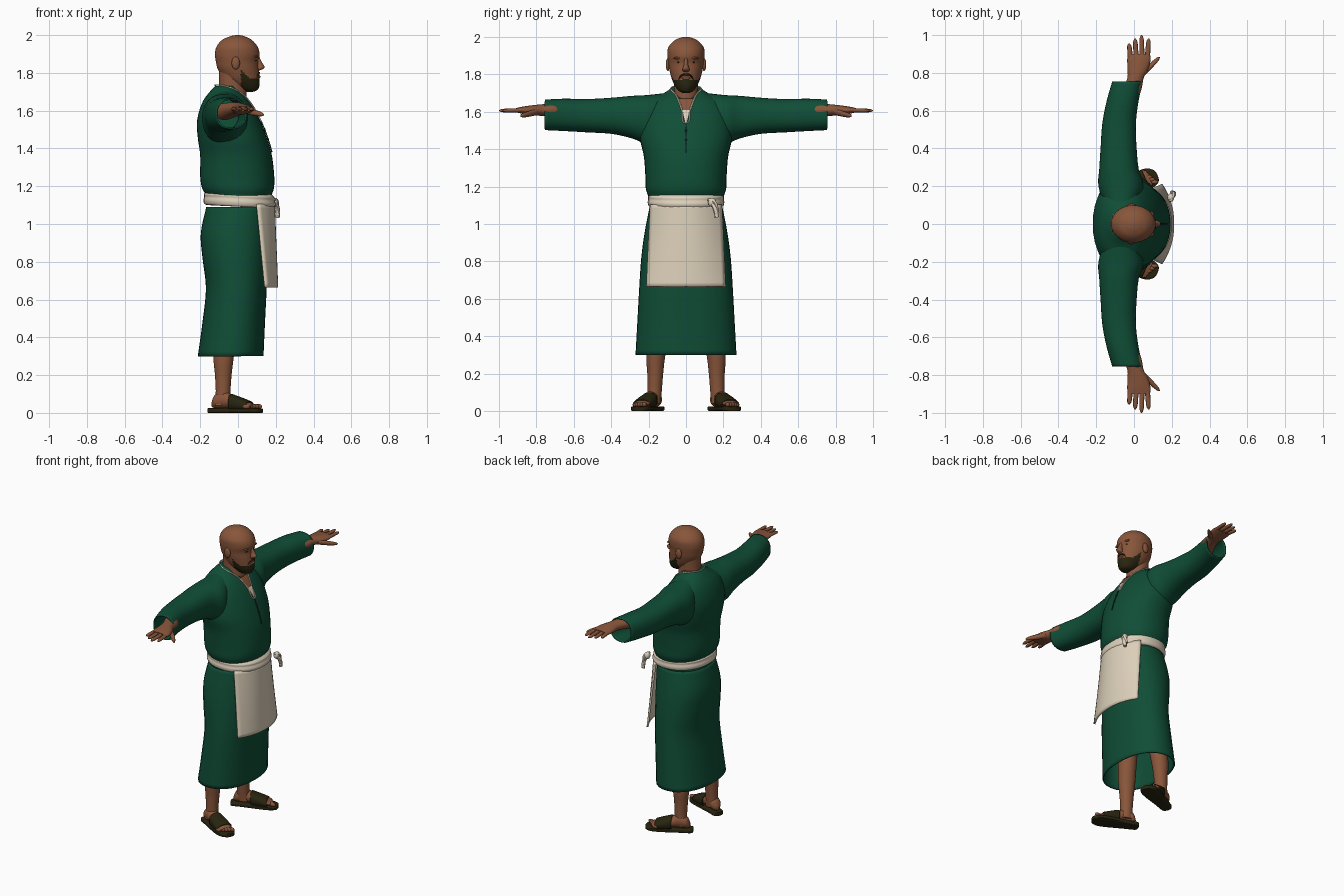
import bpy, bmesh
from math import sin, cos, pi, radians
from mathutils import Matrix, Vector

if "Cube" in bpy.data.objects:
    bpy.data.objects.remove(bpy.data.objects["Cube"])


def material(name, r, g, b):
    m = bpy.data.materials.new(name)
    m.use_nodes = True
    m.diffuse_color = (r, g, b, 1)
    m.node_tree.nodes["Principled BSDF"].inputs["Base Color"].default_value = (r, g, b, 1)
    return m


SKIN = material("brown skin", .25, .092, .043)
GREEN = material("green cloth", .005, .075, .038)
SEAM = material("dark green seam", .003, .03, .016)
CREAM = material("cream linen", .72, .63, .49)
DARK = material("dark leather and hair", .022, .018, .005)


def finish(ob, mat, thick=0):
    """Set the material, smooth shading and optional cloth thickness."""
    ob.data.materials.append(mat)
    bpy.ops.object.select_all(action='DESELECT')
    ob.select_set(True)
    bpy.context.view_layer.objects.active = ob
    bpy.ops.object.shade_smooth_by_angle(angle=radians(45))
    if thick:
        mod = ob.modifiers.new("thickness", 'SOLIDIFY')
        mod.thickness = thick
    return ob


def mesh_object(name, bm, mat, thick=0):
    bmesh.ops.recalc_face_normals(bm, faces=bm.faces)
    me = bpy.data.meshes.new(name)
    bm.to_mesh(me)
    bm.free()
    ob = bpy.data.objects.new(name, me)
    bpy.context.collection.objects.link(ob)
    return finish(ob, mat, thick)


def smooth_rows(rows, steps):
    """Spline interpolation that passes through every section."""
    out = []
    for i in range(len(rows) - 1):
        a, b, c, d = (rows[min(max(i + k, 0), len(rows) - 1)] for k in (-1, 0, 1, 2))
        for s in range(steps):
            t = s / steps
            out.append([q + t / 2 * (r - p + t * (2*p - 5*q + 4*r - s4 + t * (3*(q - r) + s4 - p)))
                        for p, q, r, s4 in zip(a, b, c, d)])
    return out + [list(rows[-1])]


def loft(name, rows, mat, axis='z', side=1, power=2, caps=True, thick=0,
         steps=5, segs=32, place=None):
    """Skin rounded sections (position, low a, high a, low b, high b) along an axis."""
    bm = bmesh.new()
    rings = []
    for t, a0, a1, b0, b1 in smooth_rows(rows, steps):
        ring = []
        for k in range(segs):
            c, s = cos(2 * pi * k / segs), sin(2 * pi * k / segs)
            bulge = (abs(c) ** power + abs(s) ** power) ** (-1 / power)
            a = (a0 + a1) / 2 + (a1 - a0) / 2 * c * bulge
            b = (b0 + b1) / 2 + (b1 - b0) / 2 * s * bulge
            co = Vector({'x': (t, a, b), 'y': (a, t, b), 'z': (a, b, t)}[axis])
            if place:
                co = place @ co
            co.y *= side
            ring.append(bm.verts.new(co))
        rings.append(ring)
    for lo, hi in zip(rings, rings[1:]):
        for k in range(segs):
            j = (k + 1) % segs
            bm.faces.new((lo[k], lo[j], hi[j], hi[k]))
    if caps:
        bm.faces.new(rings[0])
        bm.faces.new(rings[-1])
    return mesh_object(name, bm, mat, thick)


def sym(rows):
    return [(z, x0, x1, -h, h) for z, x0, x1, h in rows]


def ball(name, center, size, mat):
    bm = bmesh.new()
    bmesh.ops.create_uvsphere(bm, u_segments=16, v_segments=10, radius=1,
                              matrix=Matrix.Translation(center) @ Matrix.Diagonal((*size, 1)))
    return mesh_object(name, bm, mat)


def tube(name, points, radius, mat, closed=False):
    cu = bpy.data.curves.new(name, 'CURVE')
    cu.dimensions = '3D'
    cu.bevel_depth, cu.bevel_resolution, cu.use_fill_caps = radius, 2, True
    sp = cu.splines.new('BEZIER')
    sp.bezier_points.add(len(points) - 1)
    sp.use_cyclic_u = closed
    for bp, co in zip(sp.bezier_points, points):
        bp.co = co
        bp.handle_left_type = bp.handle_right_type = 'AUTO'
    ob = bpy.data.objects.new(name, cu)
    bpy.context.collection.objects.link(ob)
    bpy.ops.object.select_all(action='DESELECT')
    ob.select_set(True)
    bpy.context.view_layer.objects.active = ob
    bpy.ops.object.convert(target='MESH')
    return finish(bpy.context.object, mat)


def sheet(name, point, mat, thick, n=20):
    """Grid from a function of u in -1..1 and v in 0..1."""
    bm = bmesh.new()
    g = [[bm.verts.new(point(2 * i / n - 1, j / n)) for i in range(n + 1)] for j in range(n + 1)]
    for j in range(n):
        for i in range(n):
            bm.faces.new((g[j][i], g[j][i + 1], g[j + 1][i + 1], g[j + 1][i]))
    return mesh_object(name, bm, mat, thick)


# Shirt body
TORSO = sym([(1.13, -.16, .165, .195), (1.155, -.17, .178, .204), (1.19, -.19, .19, .215),
             (1.25, -.2, .192, .217), (1.36, -.2, .18, .225), (1.45, -.212, .155, .245),
             (1.53, -.218, .125, .245), (1.6, -.205, .09, .23), (1.66, -.18, .05, .19),
             (1.705, -.145, .01, .11), (1.73, -.12, -.005, .075)])
loft("shirt_body", TORSO, GREEN, power=2.2)


def chest(y, z):
    """Point just in front of the shirt."""
    rows = smooth_rows(TORSO, 8)
    lo, hi = next(p for p in zip(rows, rows[1:]) if p[1][0] >= z)
    t = (z - lo[0]) / (hi[0] - lo[0])
    _, x0, x1, _, h = (p + t * (q - p) for p, q in zip(lo, hi))
    return Vector(((x0 + x1) / 2 + (x1 - x0) / 2 * (1 - (abs(y) / h) ** 2.2) ** (1 / 2.2) + .004, y, z))


# Neck opening, undershirt, trim and front seam
sheet("neck_opening", lambda u, v: chest(u * (.004 + .036 * v), 1.55 + .12 * v), SKIN, .003)
sheet("undershirt", lambda u, v: chest(u * (.003 + .018 * v), 1.54 + .07 * v) + Vector((.003, 0, 0)), CREAM, .003)
edge = [(.022, 1.61), (.036, 1.65), (.052, 1.685)]
right_edge = [chest(-y, z) for y, z in edge]
left_edge = [chest(y, z) for y, z in reversed(edge)]
tube("collar_trim", [chest(0, 1.54)] + right_edge + [(-.06, -.078, 1.728), (-.122, 0, 1.735),
     (-.06, .078, 1.728)] + left_edge, .004, CREAM, True)
tube("front_seam", [chest(0, 1.38 + .04 * i) for i in range(5)], .003, SEAM)
for i in range(2):
    ball("shirt_button", chest(0, 1.45 + .05 * i), (.005, .006, .006), DARK)

# Skirt, belt, apron and knot
loft("skirt", sym([(.3, -.213, .135, .27), (.48, -.188, .143, .26), (.66, -.17, .152, .25),
                   (.82, -.188, .158, .239), (.95, -.197, .163, .222), (1.09, -.168, .165, .195)]),
     GREEN, power=2.2, caps=False, thick=.008)
belt = loft("belt", sym([(1.092, -.155, .165, .18), (1.096, -.176, .19, .198), (1.115, -.183, .2, .205),
                         (1.135, -.179, .194, .202), (1.15, -.18, .193, .203), (1.165, -.165, .178, .19)]),
            CREAM, power=2.2)
for v in belt.data.vertices:
    v.co.z -= .05 * v.co.x


def apron_point(u, v):
    side_x, mid_x = .15 - .045 * v, .213 - .018 * v
    return (side_x + (mid_x - side_x) * (1 - abs(u) ** 2.2), u * (.213 - .02 * v), .665 + .44 * v)


sheet("apron", apron_point, CREAM, .012)
ball("belt_knot", (.195, .14, 1.115), (.018, .022, .024), CREAM)
tube("belt_tie_end", [(.195, .135, 1.12), (.21, .155, 1.08), (.21, .165, 1.035)], .012, CREAM)
tube("belt_tie_loop", [(.19, .12, 1.13), (.207, .15, 1.12), (.2, .17, 1.06)], .009, CREAM)

# Neck and head, with the beard coloured along the jaw
loft("neck", sym([(1.58, -.11, .04, .075), (1.68, -.1, .045, .066), (1.74, -.1, .04, .063),
                  (1.82, -.1, .03, .065)]), SKIN)
head = loft("head", sym([(1.7, .045, .08, .012), (1.71, .015, .103, .038), (1.735, -.03, .114, .057),
                         (1.77, -.075, .114, .074), (1.82, -.107, .11, .088), (1.86, -.117, .106, .094),
                         (1.9, -.122, .114, .099), (1.94, -.113, .103, .096), (1.975, -.083, .072, .07),
                         (1.994, -.04, .034, .036), (2, -.012, .01, .008)]),
            SKIN, steps=8, segs=72)
head.data.materials.append(DARK)
for f in head.data.polygons:
    c = f.center
    if c.x > .015 and c.z < 1.77 + max(0, .065 - c.x) * .9:
        f.material_index = 1
loft("nose", sym([(1.812, .09, .112, .01), (1.82, .09, .132, .019), (1.832, .09, .141, .018),
                  (1.85, .09, .13, .012), (1.875, .09, .117, .01), (1.895, .09, .112, .009)]), SKIN, segs=16)
ball("lips", (.111, 0, 1.779), (.009, .024, .007), SKIN)
tube("moustache", [(.095, -.038, 1.77), (.108, -.022, 1.795), (.113, 0, 1.8), (.108, .022, 1.795),
                   (.095, .038, 1.77)], .005, DARK)

FINGERS = {"little": (-.018, -.026, .955), "ring": (.012, .006, .982),
           "middle": (.042, .04, 1), "index": (.07, .078, .982)}

for side, label in ((1, "left_"), (-1, "right_")):
    # Face details
    ball(label + "ear", (-.012, side * .097, 1.852), (.022, .011, .034), SKIN)
    ball(label + "brow", (.094, side * .04, 1.887), (.012, .026, .007), SKIN)
    ball(label + "eye", (.0935, side * .036, 1.865), (.006, .013, .004), DARK)

    # Sleeve
    loft(label + "sleeve", [(.07, -.15, .01, 1.42, 1.705), (.2, -.188, .05, 1.425, 1.69),
                            (.29, -.184, .025, 1.458, 1.685), (.4, -.177, .014, 1.482, 1.675),
                            (.53, -.168, .01, 1.49, 1.668), (.65, -.145, .024, 1.497, 1.67),
                            (.755, -.115, .048, 1.502, 1.665)],
         GREEN, 'y', side, 2.3, caps=False, thick=.008)

    # Hand
    loft(label + "hand", [(.6, -.12, -.02, 1.55, 1.64), (.7, -.065, .035, 1.57, 1.645),
                          (.77, -.036, .05, 1.578, 1.64), (.82, -.034, .075, 1.58, 1.635),
                          (.87, -.036, .088, 1.588, 1.628), (.9, -.03, .084, 1.595, 1.622)],
         SKIN, 'y', side)
    for finger, (x, tip_x, tip_y) in FINGERS.items():
        rows = []
        for t, r in ((0, .014), (.5, .013), (.85, .011), (1, .003)):
            cx, z = x + (tip_x - x) * t, 1.609 - .003 * t
            rows.append((.87 + (tip_y - .87) * t, cx - r, cx + r, z - r * .8, z + r * .8))
        loft(label + finger + "_finger", rows, SKIN, 'y', side, segs=12)
    loft(label + "thumb", [(.79, .01, .06, 1.585, 1.62), (.83, .06, .1, 1.575, 1.607),
                           (.865, .1, .13, 1.57, 1.595), (.885, .127, .138, 1.572, 1.585)],
         SKIN, 'y', side, segs=12)

    # Leg
    loft(label + "leg", [(.04, -.13, -.035, .135, .205), (.1, -.118, -.04, .13, .206),
                         (.2, -.122, -.034, .122, .207), (.3, -.13, -.022, .11, .212),
                         (.5, -.125, .0, .075, .2), (.9, -.12, .06, .01, .18)], SKIN, side=side)

    # Foot and sandal, turned outwards from the heel
    turn = Matrix.Translation((-.125, .155, 0)) @ Matrix.Rotation(radians(24), 4, 'Z')
    loft(label + "foot", [(-.012, -.012, .012, .03, .06), (.01, -.034, .034, .024, .1),
                          (.06, -.036, .037, .024, .115), (.11, -.04, .04, .024, .09),
                          (.18, -.046, .044, .024, .064), (.225, -.046, .04, .024, .046)],
         SKIN, 'x', side, place=turn)
    for i in range(5):
        toe = turn @ Vector((.24 - .009 * i, -.033 + .018 * i, .034))
        ball(label + "toe", (toe.x, toe.y * side, toe.z), (.02, .012, .013), SKIN)
    loft(label + "sandal_sole", [(-.032, -.01, .01, 0, .024), (-.02, -.034, .034, 0, .025),
                                 (.05, -.041, .041, 0, .025), (.17, -.056, .054, 0, .025),
                                 (.23, -.056, .05, 0, .025), (.262, -.04, .026, 0, .024),
                                 (.27, -.014, .004, 0, .023)],
         DARK, 'x', side, power=6, place=turn)
    loft(label + "sandal_strap", [(.1, -.047, .047, .01, .1), (.15, -.053, .051, .01, .083),
                                  (.205, -.054, .05, .01, .062)],
         DARK, 'x', side, power=2.4, caps=False, thick=.006, place=turn)
